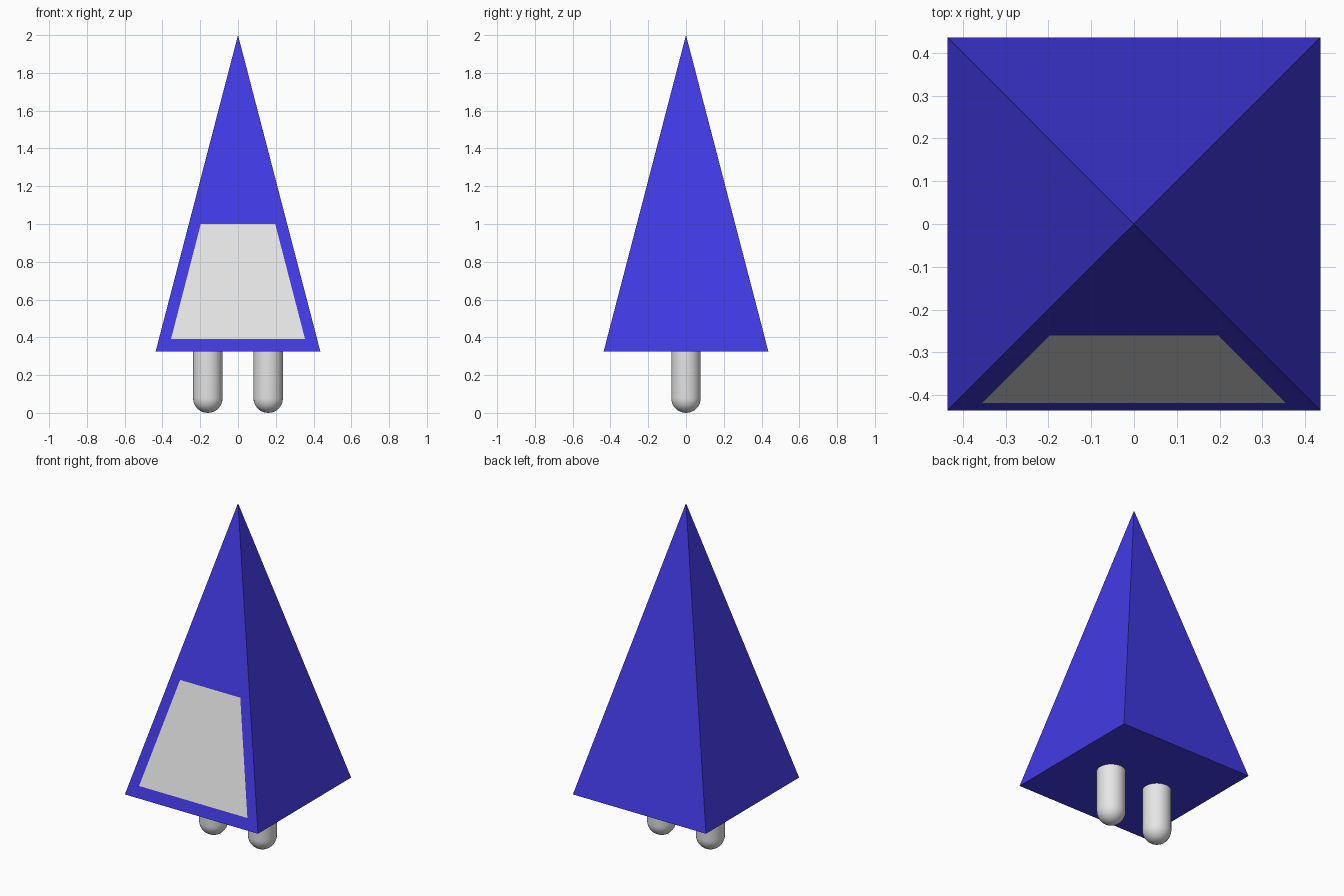
import bpy, bmesh, math

cube = bpy.data.objects.get("Cube")
if cube:
    bpy.data.objects.remove(cube, do_unlink=True)


def material(name, rgb):
    mat = bpy.data.materials.new(name)
    mat.use_nodes = True
    mat.diffuse_color = (*rgb, 1)
    mat.node_tree.nodes["Principled BSDF"].inputs["Base Color"].default_value = (*rgb, 1)
    return mat


def add_object(name, bm, *mats):
    bmesh.ops.recalc_face_normals(bm, faces=bm.faces)
    mesh = bpy.data.meshes.new(name)
    bm.to_mesh(mesh)
    bm.free()
    for mat in mats:
        mesh.materials.append(mat)
    obj = bpy.data.objects.new(name, mesh)
    bpy.context.collection.objects.link(obj)
    return obj


blue = material("royal blue", (0.054, 0.042, 0.775))
grey = material("light grey", (0.79, 0.79, 0.79))

HALF, BASE, TOP = 0.436, 0.325, 2.0


def front_y(z):
    return -HALF * (TOP - z) / (TOP - BASE)


# Pyramid body, with a flush panel cut into its front face
bm = bmesh.new()
corners = [bm.verts.new((x * HALF, y * HALF, BASE))
           for x, y in ((-1, -1), (1, -1), (1, 1), (-1, 1))]
apex = bm.verts.new((0, 0, TOP))
panel = [bm.verts.new((x, front_y(z), z))
         for x, z in ((-0.355, 0.39), (0.355, 0.39), (0.197, 1.0), (-0.197, 1.0))]
bm.faces.new(corners)
for i in (1, 2, 3):
    bm.faces.new((corners[i], corners[(i + 1) % 4], apex))
border = [corners[0], corners[1], apex, apex]
for i in range(4):
    j = (i + 1) % 4
    ring = [border[i], border[j], panel[j], panel[i]]
    bm.faces.new(list(dict.fromkeys(ring)))
bm.faces.new(panel).material_index = 1
add_object("body", bm, blue, grey)

# Round-ended legs, spun from a half profile
RADIUS, STEPS = 0.078, 8
for side, x in (("left", 0.16), ("right", -0.16)):
    bm = bmesh.new()
    angles = [math.pi / 2 * k / STEPS for k in range(STEPS + 1)]
    points = [(RADIUS * math.sin(a), RADIUS * (1 - math.cos(a))) for a in angles]
    points += [(RADIUS, BASE + 0.02), (0, BASE + 0.02)]
    verts = [bm.verts.new((r, 0, z)) for r, z in points]
    edges = [bm.edges.new(pair) for pair in zip(verts, verts[1:])]
    bmesh.ops.spin(bm, geom=verts + edges, cent=(0, 0, 0), axis=(0, 0, 1),
                   angle=math.tau, steps=32)
    bmesh.ops.remove_doubles(bm, verts=bm.verts, dist=0.0001)
    leg = add_object(side + "_leg", bm, grey)
    leg.location.x = x
    bpy.ops.object.select_all(action='DESELECT')
    leg.select_set(True)
    bpy.context.view_layer.objects.active = leg
    bpy.ops.object.shade_smooth_by_angle(angle=math.radians(40))
